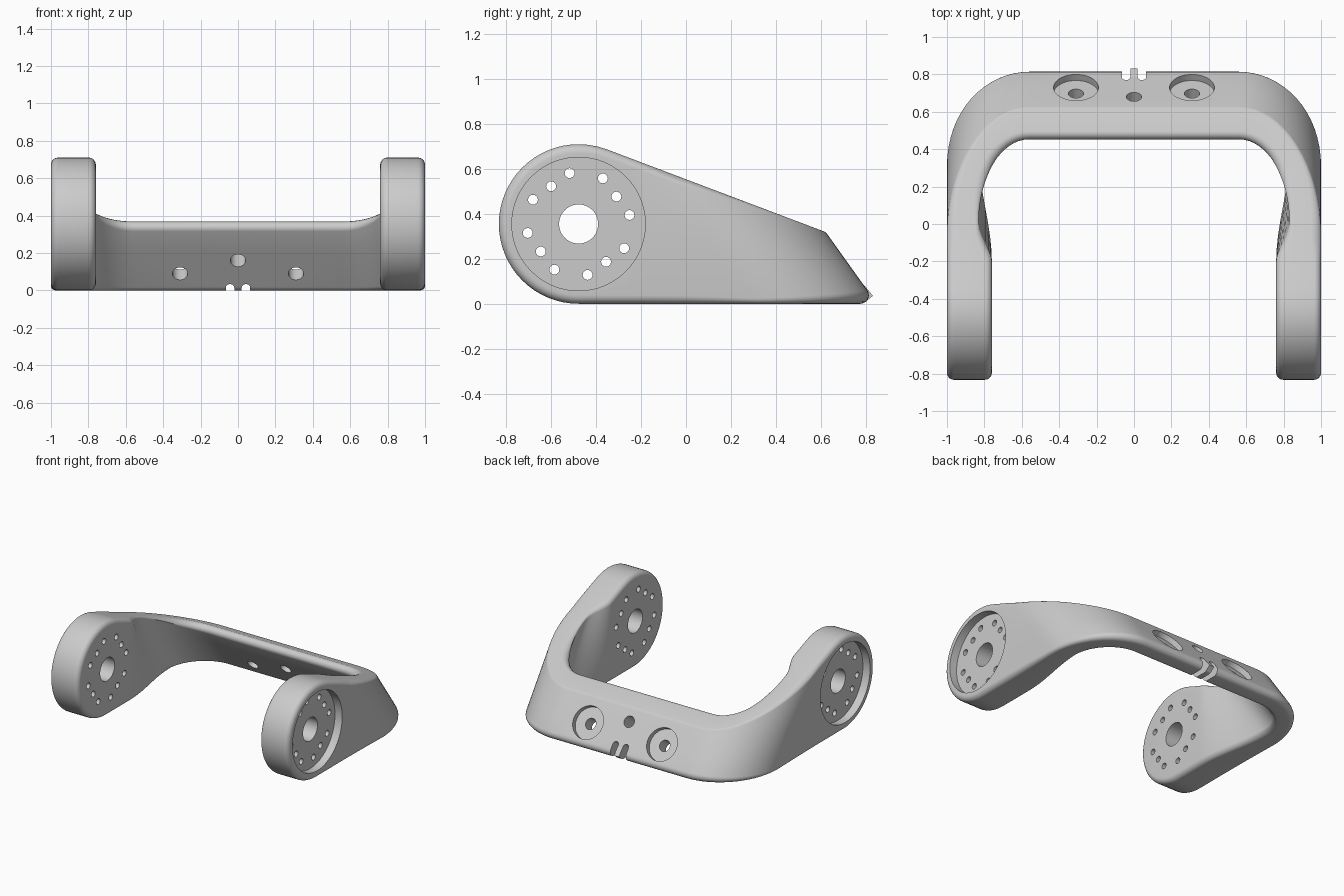
import bpy, bmesh, math
from mathutils import Vector

if "Cube" in bpy.data.objects:
    bpy.data.objects.remove(bpy.data.objects["Cube"])

SHEAR = 0.714                      # backward lean of the cross bar
CY, CZ, R = -0.478, 0.355, 0.355   # centre and radius of the arm discs
FILLET, SEG = 0.038, 6

grey = bpy.data.materials.new("satin_grey")
grey.diffuse_color = (0.6, 0.6, 0.6, 1)
grey.use_nodes = True
grey.node_tree.nodes["Principled BSDF"].inputs["Base Color"].default_value = grey.diffuse_color


def make_object(name, bm):
    bmesh.ops.recalc_face_normals(bm, faces=bm.faces[:])
    mesh = bpy.data.meshes.new(name)
    bm.to_mesh(mesh)
    bm.free()
    mesh.materials.append(grey)
    ob = bpy.data.objects.new(name, mesh)
    bpy.context.collection.objects.link(ob)
    return ob


def top_point(x, y0, s):
    """Follow the leaning wall up to the sloped top of the side profile."""
    if y0 < -0.352:
        return Vector((x, y0, CZ + math.sqrt(R * R - (y0 - CY) ** 2)))
    z = (0.554 - 0.378 * y0) / (1 - 0.378 * SHEAR * s)
    return Vector((x, y0 - SHEAR * s * z, z))


def rounded(p, a, b):
    """Arc that rounds corner p between neighbours a and b."""
    u, v = a - p, b - p
    half = u.angle(v) / 2
    t = min(FILLET / math.tan(half), 0.45 * u.length, 0.45 * v.length)
    p0, p2, w = p + u.normalized() * t, p + v.normalized() * t, math.sin(half)
    pts = []
    for i in range(SEG + 1):
        k = i / SEG
        c0, c1, c2 = (1 - k) ** 2, 2 * k * (1 - k) * w, k * k
        pts.append((p0 * c0 + p * c1 + p2 * c2) / (c0 + c1 + c2))
    return pts


def section(xi, yi, xo, yo, s):
    """Rounded four-sided cross-section, from inner wall to outer wall."""
    ib, ob = Vector((xi, yi, 0)), Vector((xo, yo, 0))
    ot, it = top_point(xo, yo, s), top_point(xi, yi, s)
    return (rounded(ib, it, ob) + rounded(ob, ib, ot) + [(ob + ot) / 2]
            + rounded(ot, ob, it) + rounded(it, ot, ib) + [(ib + it) / 2])


# stations along one half: arm, narrowing neck, curved corner
stations = [(0.76, y, 1.0, y, 0) for y in (CY, -0.435, -0.39, -0.352, -0.27)]
for i in range(11):
    t = i / 10
    stations.append((0.76 + 0.07 * t * t * (3 - 2 * t), -0.2 + 0.6 * t,
                     1.0, -0.2 + 0.53 * t, t))
for i in range(1, 17):
    a = math.pi / 2 * i / 16
    c, s = math.cos(a), math.sin(a)
    stations.append((0.56 + 0.27 * c, 0.40 + 0.284 * s,
                     0.56 + 0.44 * c, 0.33 + 0.52 * s, 1))


def mirrored(ring):
    return [Vector((-p.x, p.y, p.z)) for p in ring]


right = [section(*st) for st in stations]
rings = right + [mirrored(r) for r in reversed(right)]

# swept body
bm = bmesh.new()


def skin(bm, rows, closed):
    vs = [[bm.verts.new(p) for p in row] for row in rows]
    n = len(vs[0])
    for a, b in zip(vs, vs[1:]):
        for i in range(n if closed else n - 1):
            j = (i + 1) % n
            bm.faces.new((a[i], a[j], b[j], b[i]))


skin(bm, rings, True)

# round arm ends: half section spun about the disc axis
first = 2 * (SEG + 1)
half = right[0][first:]
STEPS = 32
for side in (half, mirrored(half)):
    rows = []
    for k in range(STEPS + 1):
        a = math.pi * k / STEPS
        rows.append([Vector((p.x, CY - (p.z - CZ) * math.sin(a),
                             CZ + (p.z - CZ) * math.cos(a))) for p in side])
    skin(bm, rows, False)
bmesh.ops.remove_doubles(bm, verts=bm.verts[:], dist=1e-4)
bmesh.ops.dissolve_degenerate(bm, edges=bm.edges[:], dist=1e-5)
bracket = make_object("bracket", bm)


def prism(bm, loop, offset):
    """Closed prism from a loop of points pushed along an offset."""
    a = [bm.verts.new(p) for p in loop]
    b = [bm.verts.new(p + offset) for p in loop]
    bm.faces.new(a)
    bm.faces.new(b[::-1])
    for i in range(len(a)):
        j = (i + 1) % len(a)
        bm.faces.new((a[i], b[i], b[j], a[j]))


def circle(c, u, v, r, n):
    return [c + r * (u * math.cos(2 * math.pi * i / n)
                     + v * math.sin(2 * math.pi * i / n)) for i in range(n)]


X, Y, Z = Vector((1, 0, 0)), Vector((0, 1, 0)), Vector((0, 0, 1))
N = Vector((0, 0.814, 0.581))      # outward normal of the back wall
D = Vector((0, 0.581, -0.814))     # down along the back wall


def back(x, y):
    return Vector((x, y, (0.85 - y) / SHEAR))


# wide pockets: disc recesses and screw head seats
pockets = bmesh.new()
for sx in (-1, 1):
    prism(pockets, circle(Vector((sx * 0.94, CY, CZ)), Y, Z, 0.297, 64), X * sx * 0.2)
    prism(pockets, circle(back(sx * 0.31, 0.73) - N * 0.04, X, D, 0.12, 40), N * 0.2)

# through holes: hub, bolt pattern, screws and slots
holes = bmesh.new()
hubs = [(0, 0, 0.087, 40)]
for k in range(4):
    for deg, rad in ((10, 0.23), (36, 0.208), (62, 0.23)):
        a = math.radians(deg + 90 * k)
        hubs.append((rad * math.cos(a), rad * math.sin(a), 0.022, 16))
for dy, dz, r, n in hubs:
    for sx in (-1, 1):
        prism(holes, circle(Vector((sx * 0.6, CY + dy, CZ + dz)), Y, Z, r, n), X * sx * 0.6)
for x, y in ((-0.31, 0.73), (0.31, 0.73), (0, 0.68)):
    prism(holes, circle(back(x, y) - N * 0.3, X, D, 0.041, 24), N * 0.5)
for sx in (-1, 1):
    c = back(sx * 0.0425, 0.783) - N * 0.3
    loop = [c + 0.0225 * (X * math.cos(math.pi * i / 8) - D * math.sin(math.pi * i / 8))
            for i in range(9)]
    loop += [c - X * 0.0225 + D * 0.4, c + X * 0.0225 + D * 0.4]
    prism(holes, loop, N * 0.5)

bpy.context.view_layer.objects.active = bracket
for name, cutter_bm in (("pocket_cutter", pockets), ("hole_cutter", holes)):
    cutter = make_object(name, cutter_bm)
    cutter.hide_render = True
    mod = bracket.modifiers.new(name, 'BOOLEAN')
    mod.operation, mod.solver, mod.object = 'DIFFERENCE', 'EXACT', cutter
    bpy.ops.object.modifier_apply(modifier=name)
    bpy.data.objects.remove(cutter)

# small pointer rib between the two slots
bm = bmesh.new()
rib = [(0.74, 0.03), (0.80, 0.01), (0.832, 0.035), (0.80, 0.075), (0.74, 0.13)]
prism(bm, [Vector((-0.02, y, z)) for y, z in rib], X * 0.04)
make_object("pointer_rib", bm)

# smooth shading with crisp edges
bpy.ops.object.select_all(action='DESELECT')
bracket.select_set(True)
bpy.context.view_layer.objects.active = bracket
bpy.ops.object.shade_smooth_by_angle(angle=math.radians(30))
